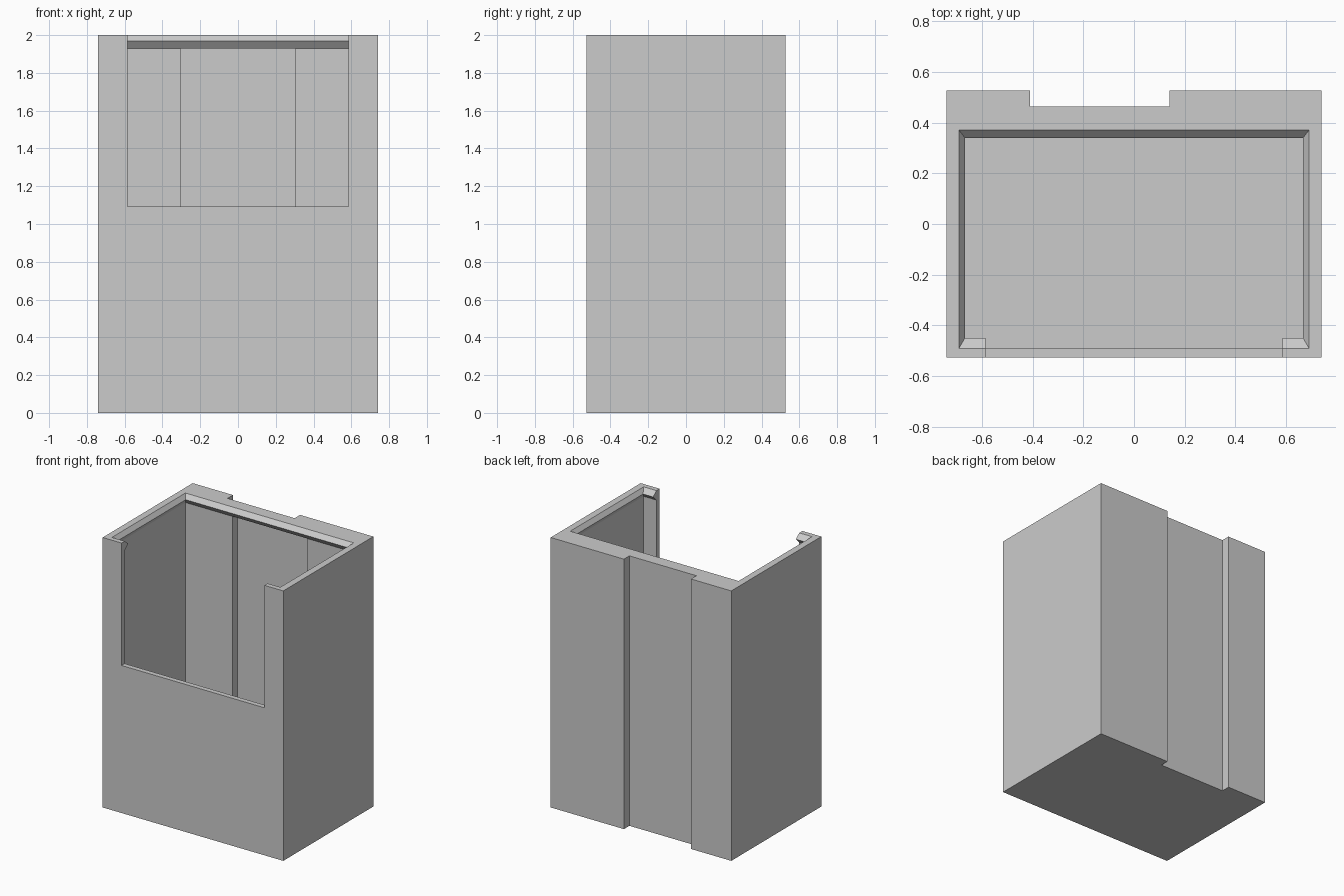
import bpy
import bmesh
from mathutils import Vector

cube = bpy.data.objects.get("Cube")
if cube:
    bpy.data.objects.remove(cube, do_unlink=True)

grey = bpy.data.materials.new("plain grey")
grey.use_nodes = True
grey.diffuse_color = (0.6, 0.6, 0.6, 1)
bsdf = next(n for n in grey.node_tree.nodes if n.type == "BSDF_PRINCIPLED")
bsdf.inputs["Base Color"].default_value = (0.6, 0.6, 0.6, 1)

# Main dimensions
HALF_X, HALF_Y, TOP = 0.74, 0.527, 2.0
IN_X, IN_FRONT, IN_BACK = 0.69, -0.49, 0.37
FLOOR, SILL, WINDOW_X = 0.05, 1.093, 0.585
LIP_PEAK, LIP_BASE = 1.968, 1.93


def prism(name, outline, offset):
    """Extrude a closed outline of 3D points along an offset."""
    bm = bmesh.new()
    face = bm.faces.new([bm.verts.new(p) for p in outline])
    moved = bmesh.ops.extrude_face_region(bm, geom=[face])["geom"]
    verts = [g for g in moved if isinstance(g, bmesh.types.BMVert)]
    bmesh.ops.translate(bm, verts=verts, vec=offset)
    bmesh.ops.recalc_face_normals(bm, faces=bm.faces)
    mesh = bpy.data.meshes.new(name)
    bm.to_mesh(mesh)
    bm.free()
    mesh.materials.append(grey)
    obj = bpy.data.objects.new(name, mesh)
    bpy.context.collection.objects.link(obj)
    return obj


def box(name, x, y, z):
    outline = [(x[0], y[0], z[0]), (x[1], y[0], z[0]),
               (x[1], y[1], z[0]), (x[0], y[1], z[0])]
    return prism(name, outline, (0, 0, z[1] - z[0]))


def cut(target, cutter):
    cutter.hide_render = True
    mod = target.modifiers.new("cut", "BOOLEAN")
    mod.operation = "DIFFERENCE"
    mod.solver = "EXACT"
    mod.object = cutter
    bpy.context.view_layer.objects.active = target
    bpy.ops.object.modifier_apply(modifier=mod.name)
    bpy.data.objects.remove(cutter, do_unlink=True)


def lip(name, start, end, inward):
    """Triangular snap ridge running along a wall just under the rim."""
    base, reach = Vector((*start, 0)), Vector((*inward, 0))
    outline = [base + Vector((0, 0, TOP)), base + reach + Vector((0, 0, LIP_PEAK)),
               base + Vector((0, 0, LIP_BASE))]
    return prism(name, outline, Vector((*end, 0)) - base)


# Bin body: block, hollow, rear inner recess, front window, rear outer channel
body = box("bin_body", (-HALF_X, HALF_X), (-HALF_Y, HALF_Y), (0, TOP))
cut(body, box("cavity", (-IN_X, IN_X), (IN_FRONT, IN_BACK), (FLOOR, TOP + 0.1)))
cut(body, box("recess", (-0.305, 0.305), (0.3, 0.43), (FLOOR, LIP_BASE)))
cut(body, box("window", (-WINDOW_X, WINDOW_X), (-0.7, -0.45), (SILL, TOP + 0.1)))
cut(body, box("channel", (-0.41, 0.14), (0.463, 0.6), (-0.1, TOP + 0.1)))

# Snap lips around the inside of the rim
lip("back_lip", (-IN_X, IN_BACK), (IN_X, IN_BACK), (0, -0.03))
for side, s in (("left", 1), ("right", -1)):
    lip(side + "_lip", (s * IN_X, IN_FRONT), (s * IN_X, IN_BACK), (-s * 0.023, 0))
    lip(side + "_front_catch", (s * WINDOW_X, IN_FRONT), (s * IN_X, IN_FRONT), (0, 0.04))
